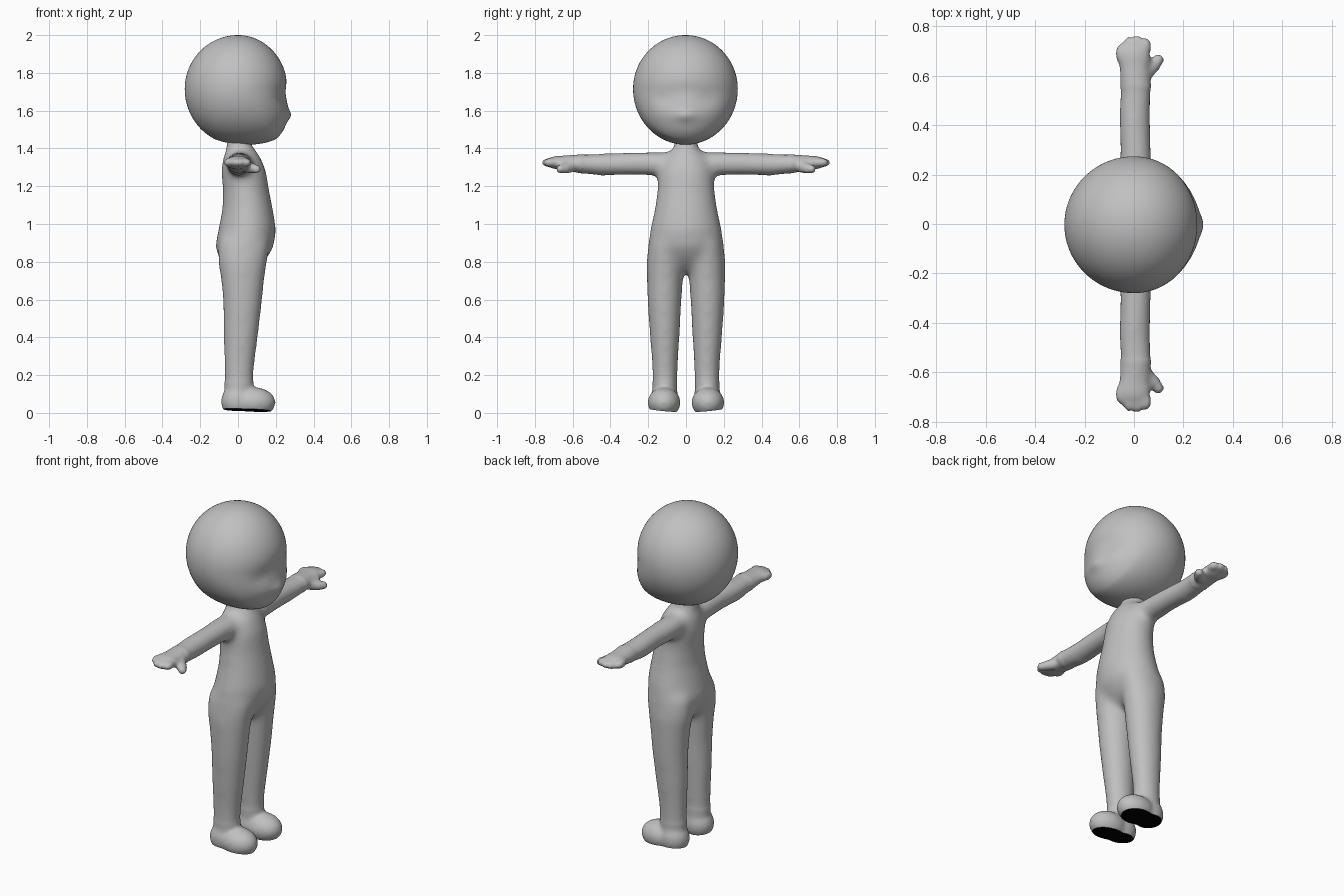
import bpy
import bmesh
from math import cos, sin, pi, exp
from mathutils import Matrix, Vector

cube = bpy.data.objects.get("Cube")
if cube:
    bpy.data.objects.remove(cube, do_unlink=True)


def material(name, value):
    mat = bpy.data.materials.new(name)
    mat.use_nodes = True
    color = (value, value, value, 1)
    mat.diffuse_color = color
    bsdf = mat.node_tree.nodes["Principled BSDF"]
    bsdf.inputs["Base Color"].default_value = color
    return mat


skin = material("plain grey", 0.53)
black = material("sole black", 0.0)


def new_object(name, bm):
    bmesh.ops.recalc_face_normals(bm, faces=bm.faces[:])
    mesh = bpy.data.meshes.new(name)
    bm.to_mesh(mesh)
    bm.free()
    obj = bpy.data.objects.new(name, mesh)
    bpy.context.scene.collection.objects.link(obj)
    return obj


def loft(bm, sections, place, sides=32):
    """Closed tube through elliptical sections (t, a_min, a_max, b_min, b_max)."""
    rings = []
    for t, a0, a1, b0, b1 in sections:
        ring = []
        for i in range(sides):
            ang = 2 * pi * i / sides
            a = (a0 + a1) / 2 + (a1 - a0) / 2 * cos(ang)
            b = (b0 + b1) / 2 + (b1 - b0) / 2 * sin(ang)
            ring.append(bm.verts.new(place(t, a, b)))
        rings.append(ring)
    for low, high in zip(rings, rings[1:]):
        for i in range(sides):
            j = (i + 1) % sides
            bm.faces.new((low[i], low[j], high[j], high[i]))
    bm.faces.new(rings[0][::-1])
    bm.faces.new(rings[-1])


def blob(bm, center, radii):
    mat = Matrix.Translation(center) @ Matrix.Diagonal((*radii, 1))
    bmesh.ops.create_uvsphere(bm, u_segments=24, v_segments=16, radius=1, matrix=mat)


# Sections: height, back, front, half width
TORSO = [
    (1.46, -.055, .065, .06), (1.41, -.06, .075, .062), (1.385, -.068, .1, .085),
    (1.35, -.08, .122, .125), (1.28, -.09, .15, .15), (1.18, -.08, .165, .152),
    (1.08, -.083, .185, .166), (.97, -.104, .203, .19), (.88, -.122, .19, .203),
    (.82, -.1, .155, .175), (.77, -.07, .11, .11), (.74, -.03, .06, .04),
]
# Sections: height, back, front, inner side, outer side
LEG = [
    (.98, -.06, .13, .04, .16), (.9, -.105, .17, .02, .198),
    (.8, -.108, .155, .01, .21), (.7, -.09, .14, .016, .209),
    (.57, -.079, .127, .024, .204), (.4, -.078, .107, .033, .192),
    (.25, -.075, .088, .042, .18), (.15, -.073, .082, .046, .177),
    (.05, -.07, .08, .045, .18),
]
# Sections: reach, back, front, bottom, top
ARM = [
    (.06, -.06, .075, 1.27, 1.38), (.16, -.065, .078, 1.255, 1.383),
    (.3, -.057, .071, 1.258, 1.38), (.45, -.064, .067, 1.253, 1.375),
    (.55, -.056, .072, 1.266, 1.37), (.62, -.057, .063, 1.28, 1.364),
    (.66, -.06, .06, 1.29, 1.362),
]
FINGERS = [(-.052, .69), (-.02, .72), (.012, .726), (.046, .718)]
THUMB = [(.055, .62, 1.3, .033), (.08, .642, 1.293, .029), (.098, .665, 1.29, .025)]

# Body: torso, limbs, hands and feet as overlapping volumes
bm = bmesh.new()
loft(bm, [(z, x0, x1, -w, w) for z, x0, x1, w in TORSO], lambda t, a, b: (a, b, t))
for side in (1, -1):
    loft(bm, LEG, lambda t, a, b: (a, side * b, t))
    loft(bm, ARM, lambda t, a, b: (a, side * t, b))
    blob(bm, (0, side * .67, 1.325), (.068, .07, .037))
    for x, y in FINGERS:
        blob(bm, (x, side * y, 1.325), (.025, .041, .024))
    for x, y, z, r in THUMB:
        blob(bm, (x, side * y, z), (r, r, r))
    blob(bm, (-.003, side * .115, .06), (.087, .079, .09))
    blob(bm, (.085, side * .116, .055), (.114, .087, .08))
body = new_object("body", bm)

# Fuse the volumes into one soft skin
remesh = body.modifiers.new("fuse", 'REMESH')
remesh.mode = 'VOXEL'
remesh.voxel_size = 0.011
soften = body.modifiers.new("soften", 'SMOOTH')
soften.factor = 0.5
soften.iterations = 8
bpy.context.view_layer.update()
fused = bpy.data.meshes.new_from_object(
    body.evaluated_get(bpy.context.evaluated_depsgraph_get()))
body.modifiers.clear()
body.data = fused
fused.materials.clear()
fused.materials.append(skin)
fused.materials.append(black)

# Relax the joints of the trunk and limbs, leaving hands, feet and neck crisp
bm = bmesh.new()
bm.from_mesh(fused)
trunk = [v for v in bm.verts if abs(v.co.y) < .55 and .16 < v.co.z < 1.4]
for _ in range(24):
    bmesh.ops.smooth_vert(bm, verts=trunk, factor=0.5,
                          use_axis_x=True, use_axis_y=True, use_axis_z=True)
for face in bm.faces:
    face.smooth = True
    face.material_index = 0

# Flat black soles: slice each foot with a slightly tilted plane and cap it
for side in (1, -1):
    faces = [f for f in bm.faces
             if f.calc_center_median().y * side > 0 and f.calc_center_median().z < .2]
    edges = {e for f in faces for e in f.edges}
    verts = {v for f in faces for v in f.verts}
    cut = bmesh.ops.bisect_plane(
        bm, geom=[*verts, *edges, *faces], dist=1e-6,
        plane_co=Vector((.05, side * .115, .014)),
        plane_no=Vector((.04, -side * .1, 1)), clear_inner=True)
    rim = [g for g in cut["geom_cut"] if isinstance(g, bmesh.types.BMEdge)]
    for face in bmesh.ops.edgeloop_fill(bm, edges=rim)["faces"]:
        face.material_index = 1
        face.smooth = False
    for edge in rim:
        edge.smooth = False
bmesh.ops.recalc_face_normals(bm, faces=bm.faces[:])
bm.to_mesh(fused)
bm.free()


def bump(value, width):
    return exp(-(value / width) ** 2)


# Head: round skull, forward jaw, shallow eye hollows, soft muzzle and small nose
bm = bmesh.new()
bmesh.ops.create_uvsphere(bm, u_segments=96, v_segments=64, radius=1)
for v in bm.verts:
    a, b, c = v.co
    x = a * (.262 if a > 0 else .282)
    y = b * .277
    z = 1.715 + c * (.285 if c > 0 else .295)
    jaw = min(1, max(0, .5 + 1.2 * a))
    x += .1 * max(0, -c) ** 1.5 * jaw
    if a > 0:
        x -= .011 * a * bump(z - 1.69, .06) * bump(y, .2)
        x -= .008 * a * bump(z - 1.66, .04) * bump(abs(y) - .12, .06)
        x += .006 * a * bump(z - 1.575, .035) * bump(y, .16)
        x += .012 * bump(z - 1.575, .03) * bump(y, .045)
    v.co = (x, y - .003, z)
for face in bm.faces:
    face.smooth = True
head = new_object("head", bm)
head.data.materials.append(skin)
